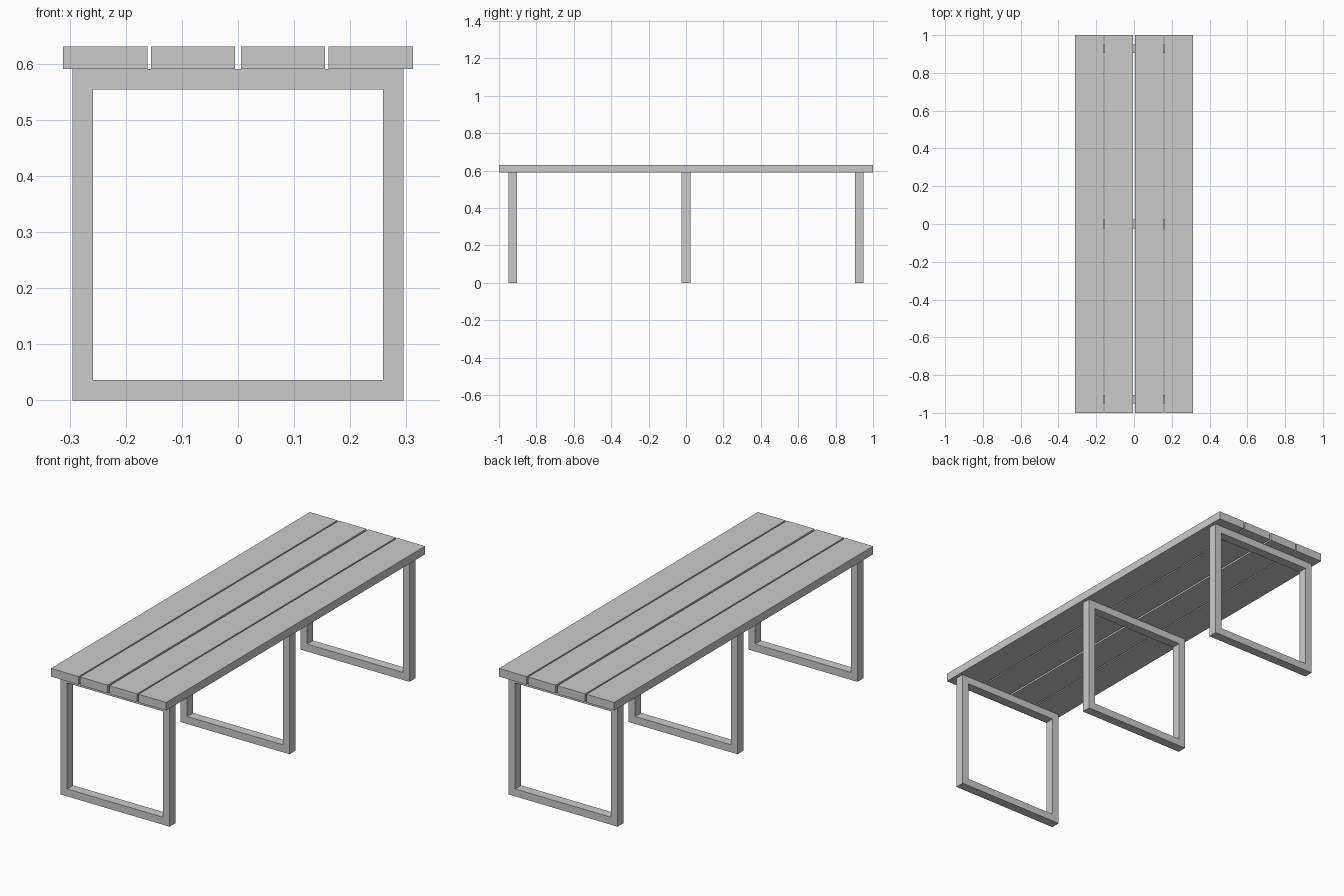
import bpy
import bmesh

if "Cube" in bpy.data.objects:
    bpy.data.objects.remove(bpy.data.objects["Cube"])

TOP_Z, FRAME_Z = 0.631, 0.591


def finish(name, bm):
    bmesh.ops.recalc_face_normals(bm, faces=bm.faces)
    mesh = bpy.data.meshes.new(name)
    bm.to_mesh(mesh)
    bm.free()
    obj = bpy.data.objects.new(name, mesh)
    bpy.context.collection.objects.link(obj)
    return obj


def plank(name, x, width=0.15, length=2.0):
    bm = bmesh.new()
    bmesh.ops.create_cube(bm, size=1)
    bmesh.ops.scale(bm, vec=(width, length, TOP_Z - FRAME_Z), verts=bm.verts)
    bmesh.ops.translate(bm, vec=(x, 0, (TOP_Z + FRAME_Z) / 2), verts=bm.verts)
    return finish(name, bm)


def leg_frame(name, y, half=0.295, bar=0.0365, depth=0.046):
    # rectangular ring in the xz plane, extruded along y
    bm = bmesh.new()

    def loop(inset):
        x, lo, hi = half - inset, inset, FRAME_Z - inset
        return [bm.verts.new((px, y - depth / 2, pz))
                for px, pz in ((-x, lo), (x, lo), (x, hi), (-x, hi))]

    outer, inner = loop(0), loop(bar)
    faces = [bm.faces.new((outer[i], outer[(i + 1) % 4], inner[(i + 1) % 4], inner[i]))
             for i in range(4)]
    ext = bmesh.ops.extrude_face_region(bm, geom=faces, use_keep_orig=True)
    moved = [v for v in ext["geom"] if isinstance(v, bmesh.types.BMVert)]
    bmesh.ops.translate(bm, vec=(0, depth, 0), verts=moved)
    return finish(name, bm)


# table top: four long planks with narrow gaps
for i, x in enumerate((-0.2365, -0.080, 0.080, 0.2365)):
    plank(f"top_plank_{i + 1}", x)

# three square tube frames
for label, y in (("front", -0.927), ("middle", 0.0), ("back", 0.927)):
    leg_frame(f"{label}_leg_frame", y)
